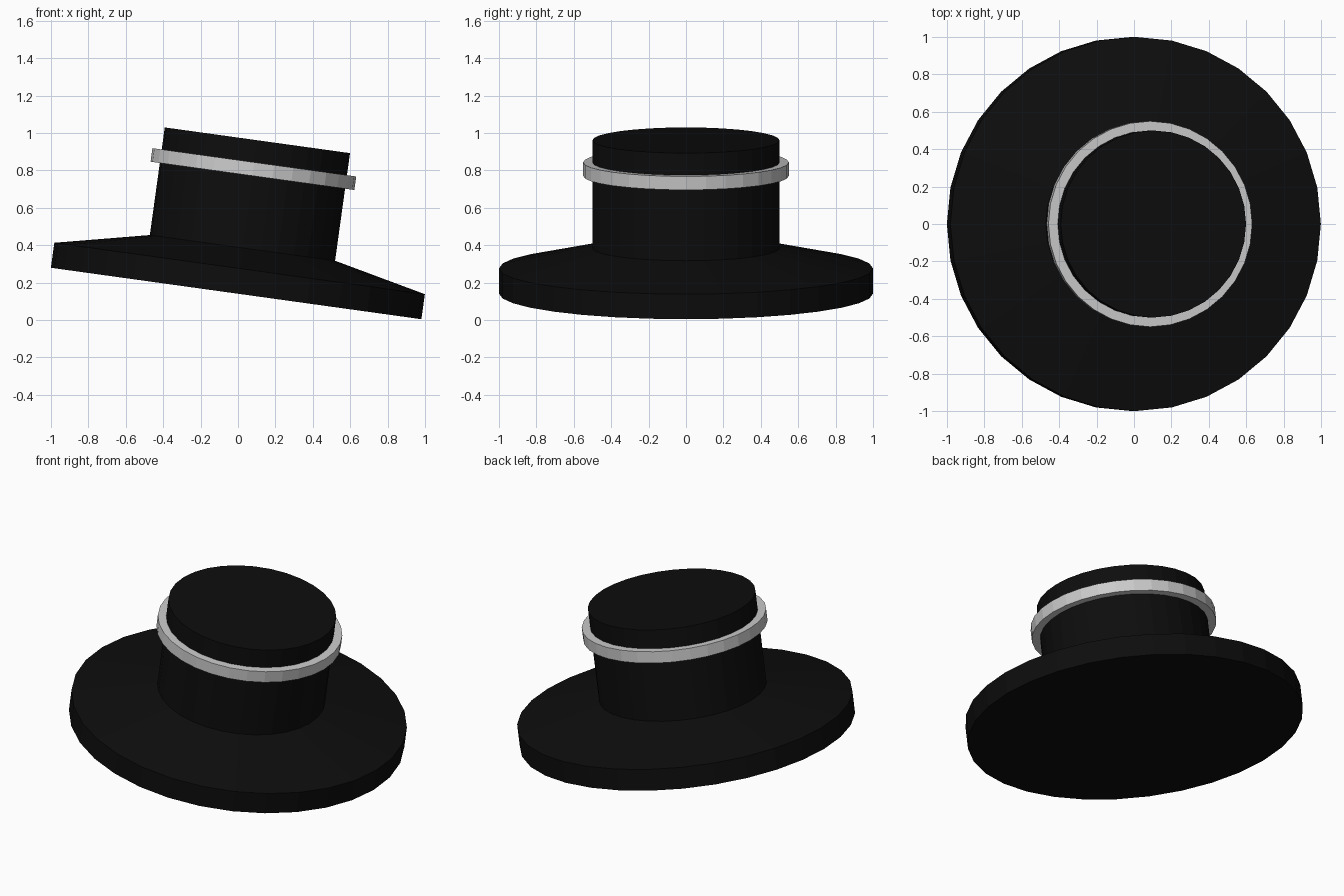
import bpy, bmesh
from math import sin, cos, pi, radians
from mathutils import Matrix

if "Cube" in bpy.data.objects:
    bpy.data.objects.remove(bpy.data.objects["Cube"])

SIDES = 32
TILT = Matrix.Translation((-0.01, 0, 0.1415)) @ Matrix.Rotation(radians(7.9), 4, 'Y')


def lathe(name, profile, color, closed=False):
    """Revolve (radius, height) points; open profiles get flat end caps."""
    bm = bmesh.new()
    rings = [[bm.verts.new((r * cos(2 * pi * i / SIDES), r * sin(2 * pi * i / SIDES), z))
              for i in range(SIDES)] for r, z in profile]
    pairs = list(zip(rings, rings[1:]))
    if closed:
        pairs.append((rings[-1], rings[0]))
    else:
        bm.faces.new(rings[0][::-1])
        bm.faces.new(rings[-1])
    for a, b in pairs:
        for i in range(SIDES):
            j = (i + 1) % SIDES
            bm.faces.new((a[i], a[j], b[j], b[i]))
    bmesh.ops.recalc_face_normals(bm, faces=bm.faces[:])
    bm.transform(TILT)
    mesh = bpy.data.meshes.new(name)
    bm.to_mesh(mesh)
    bm.free()
    mat = bpy.data.materials.new(name + "_color")
    mat.diffuse_color = color
    mat.use_nodes = True
    mat.node_tree.nodes["Principled BSDF"].inputs["Base Color"].default_value = mat.diffuse_color
    mesh.materials.append(mat)
    obj = bpy.data.objects.new(name, mesh)
    bpy.context.collection.objects.link(obj)
    return obj


# Hat body: thick brim rising to a straight flat-topped crown
lathe("hat_body", [(1.0, 0), (1.0, 0.135), (0.5, 0.246), (0.5, 0.827)],
      (0.004, 0.004, 0.004, 1))

# Pale band around the upper crown
lathe("hat_band", [(0.495, 0.635), (0.55, 0.635), (0.55, 0.708), (0.495, 0.708)],
      (0.6, 0.6, 0.6, 1), closed=True)
